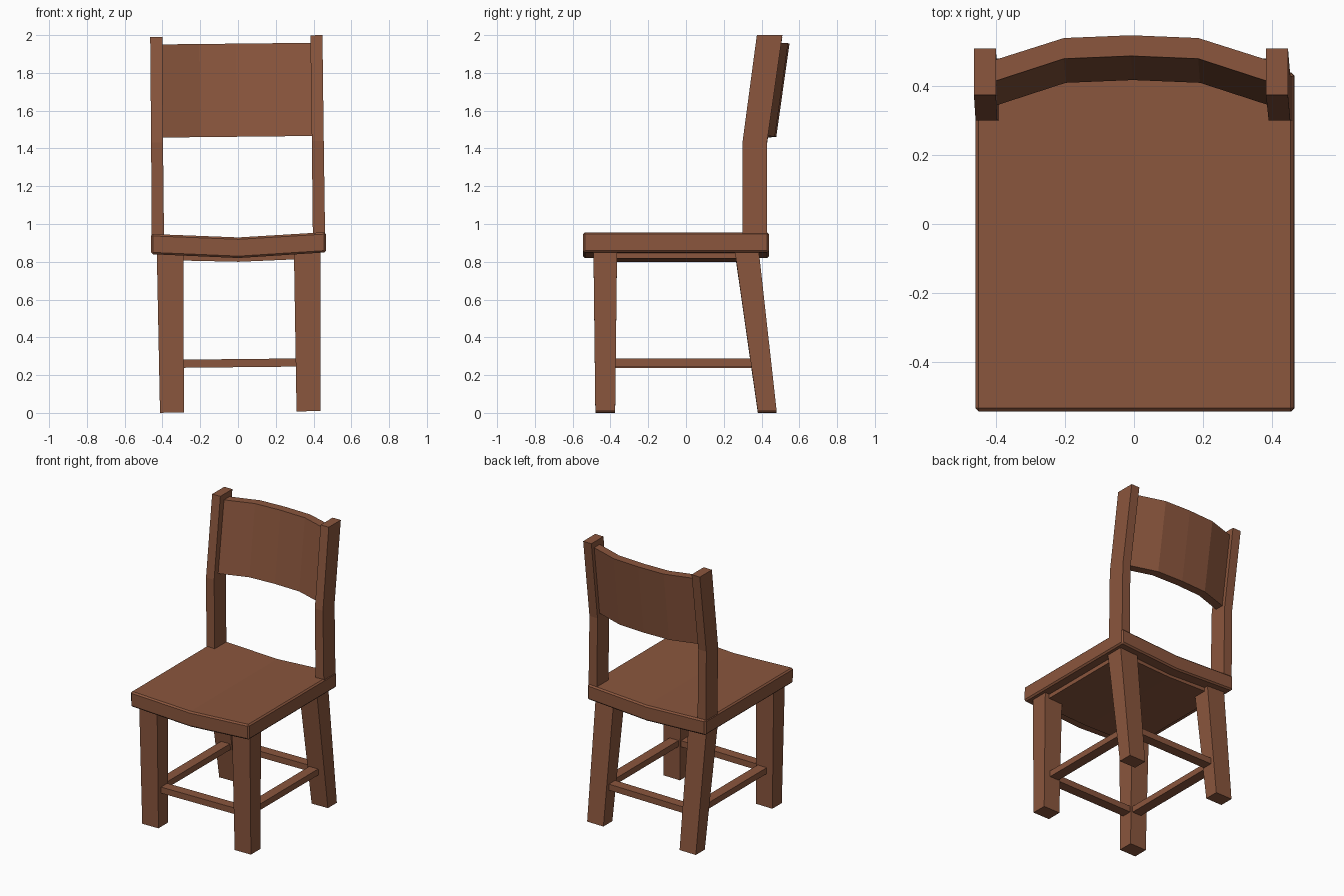
import bpy
from mathutils import Matrix

if "Cube" in bpy.data.objects:
    bpy.data.objects.remove(bpy.data.objects["Cube"])

wood = bpy.data.materials.new("brown wood")
wood.diffuse_color = (0.255, 0.093, 0.047, 1)
wood.use_nodes = True
wood.node_tree.nodes["Principled BSDF"].inputs["Base Color"].default_value = wood.diffuse_color

# The whole chair leans very slightly to one side
LEAN = Matrix.Translation((0.012, 0, 0.005)) @ Matrix.Rotation(-0.0105, 4, 'Y')


def loft(name, rings, bevel=0.0):
    """Closed solid through matching rings of points, with flat faces."""
    n = len(rings[0])
    verts = [p for r in rings for p in r]
    faces = [list(range(n))[::-1], [(len(rings) - 1) * n + i for i in range(n)]]
    for k in range(len(rings) - 1):
        for i in range(n):
            j = (i + 1) % n
            faces.append([k * n + i, k * n + j, (k + 1) * n + j, (k + 1) * n + i])
    mesh = bpy.data.meshes.new(name)
    mesh.from_pydata(verts, [], faces)
    mesh.materials.append(wood)
    ob = bpy.data.objects.new(name, mesh)
    bpy.context.collection.objects.link(ob)
    # consistent outward normals
    import bmesh
    bm = bmesh.new()
    bm.from_mesh(mesh)
    bmesh.ops.recalc_face_normals(bm, faces=bm.faces)
    bm.to_mesh(mesh)
    bm.free()
    ob.matrix_world = LEAN
    if bevel:
        m = ob.modifiers.new("edge", 'BEVEL')
        m.width, m.segments = bevel, 1
        m.limit_method, m.angle_limit = 'ANGLE', 0.6
    return ob


def rect(x0, x1, y0, y1, z):
    return [(x0, y0, z), (x1, y0, z), (x1, y1, z), (x0, y1, z)]


def box(name, x0, x1, y0, y1, z0, z1):
    return loft(name, [rect(x0, x1, y0, y1, z0), rect(x0, x1, y0, y1, z1)])


def sagged(name, hx, y0, y1, top, bottom, bevel=0.0):
    """Slab with a shallow V section; top and bottom are (edge z, middle z)."""
    sec = [(-hx, top[0]), (0, top[1]), (hx, top[0]),
           (hx, bottom[0]), (0, bottom[1]), (-hx, bottom[0])]
    return loft(name, [[(x, y, z) for x, z in sec] for y in (y0, y1)], bevel)


# Seat and the thinner panel under it
sagged("seat", 0.463, -0.545, 0.44, (0.947, 0.924), (0.840, 0.815), 0.01)
sagged("seat_underside", 0.40, -0.46, 0.36, (0.86, 0.84), (0.808, 0.795))

for s, side in ((-1, "left"), (1, "right")):
    # Tapered front legs and raked back legs
    for part, bot, top in (("front_leg", (-0.48, -0.375), (-0.49, -0.365)),
                           ("back_leg", (0.38, 0.48), (0.258, 0.385))):
        loft(f"{part}_{side}", [
            rect(s * 0.298, s * 0.425, *bot, 0.0),
            rect(s * 0.293, s * 0.433, *top, 0.85)])
    # Side stretchers
    box(f"side_stretcher_{side}", s * 0.31, s * 0.38, -0.40, 0.38, 0.237, 0.28)
    # Bent back posts
    loft(f"back_post_{side}", [
        rect(s * 0.394, s * 0.459, 0.30, 0.43, 0.88),
        rect(s * 0.394, s * 0.457, 0.30, 0.43, 1.43),
        rect(s * 0.392, s * 0.456, 0.375, 0.51, 1.99)])

# Front and back stretchers
box("front_stretcher", -0.32, 0.32, -0.45, -0.38, 0.237, 0.28)
box("back_stretcher", -0.32, 0.32, 0.355, 0.425, 0.237, 0.28)

# Curved, leaning backrest panel
front = [(-0.41, 0.41), (-0.195, 0.48), (0, 0.488), (0.195, 0.48), (0.41, 0.41)]
back = [(0.40, 0.475), (0.195, 0.54), (0, 0.548), (-0.195, 0.54), (-0.40, 0.475)]
loft("backrest", [[(x, y - dy, z) for x, y in front + back]
                  for dy, z in ((0.07, 1.457), (0.0, 1.95))])
